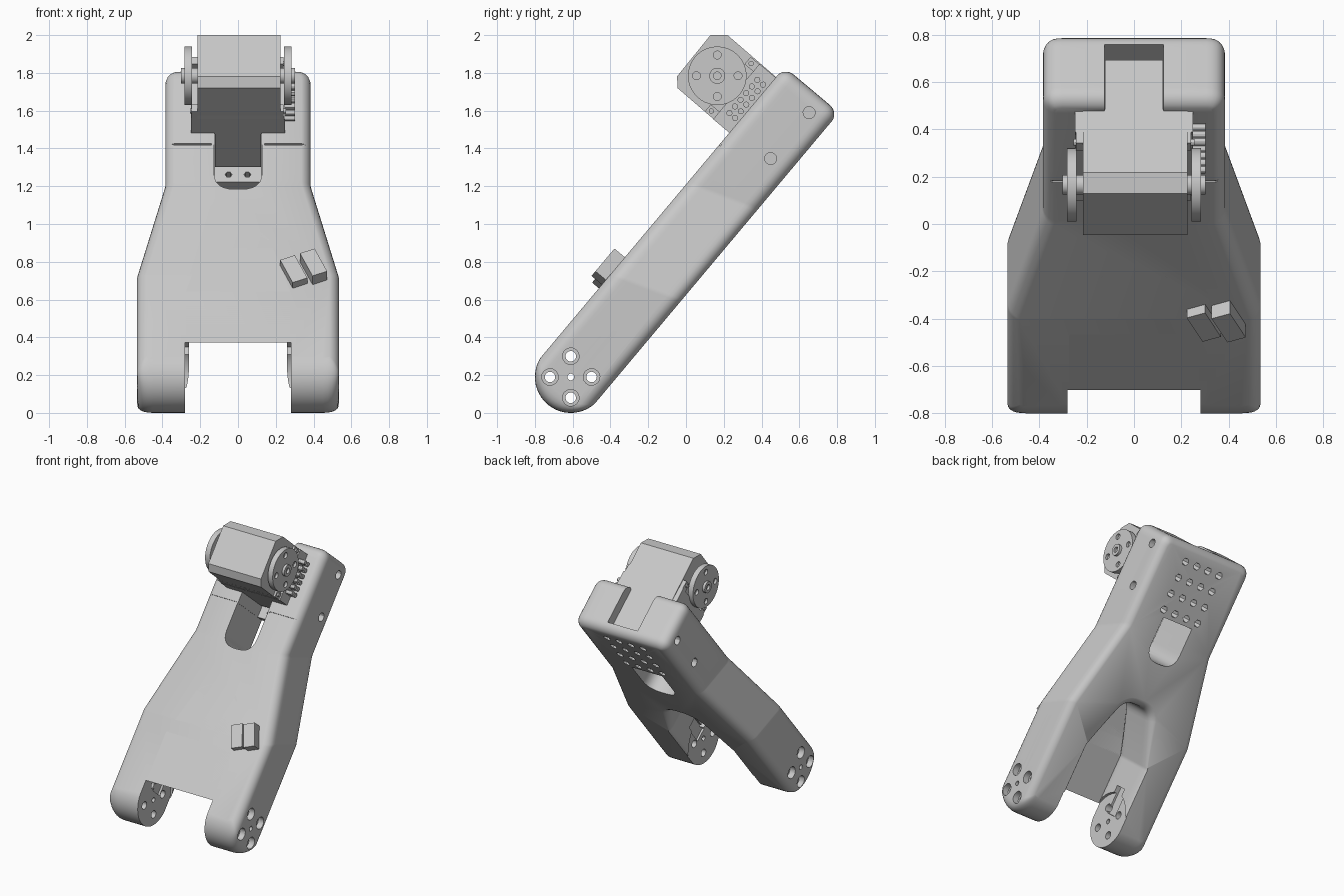
import bpy, bmesh, math
from mathutils import Matrix, Vector

if "Cube" in bpy.data.objects:
    bpy.data.objects.remove(bpy.data.objects["Cube"], do_unlink=True)

# Link frame: x across, u along the arm, v out of its front; leaning 50 degrees
FRAME = Matrix.Translation((0, -0.61, 0.19)) @ Matrix.Rotation(math.radians(50), 4, "X")
R = 0.19        # half thickness of the arm and radius of its lower end
FILLET = 0.065
parts = []

grey = bpy.data.materials.new("light_grey")
grey.use_nodes = True
grey.diffuse_color = (0.58, 0.58, 0.58, 1)
grey.node_tree.nodes["Principled BSDF"].inputs["Base Color"].default_value = (0.58, 0.58, 0.58, 1)


def build(name, *solids):
    """Make one object from solids, each a stack of equal counter-clockwise rings."""
    bm = bmesh.new()
    for rings in solids:
        loops = [[bm.verts.new(p) for p in ring] for ring in rings]
        for a, b in zip(loops, loops[1:]):
            for i in range(len(a)):
                j = (i + 1) % len(a)
                bm.faces.new((a[i], a[j], b[j], b[i]))
        caps = [bm.faces.new(loops[0][::-1]), bm.faces.new(loops[-1])]
        bmesh.ops.triangulate(bm, faces=[f for f in caps if len(f.verts) > 64])
    mesh = bpy.data.meshes.new(name)
    bm.to_mesh(mesh)
    bm.free()
    mesh.materials.append(grey)
    obj = bpy.data.objects.new(name, mesh)
    bpy.context.collection.objects.link(obj)
    obj.matrix_world = FRAME
    parts.append(obj)
    return obj


def volume(mesh):
    bm = bmesh.new()
    bm.from_mesh(mesh)
    result = bm.calc_volume()
    bm.free()
    return result


def cut(obj, *solids):
    """Subtract solids that do not overlap each other, with the first solver that succeeds."""
    cutter = build("cutter", *solids)
    cutter.hide_render = True
    mod = obj.modifiers.new("cut", "BOOLEAN")
    mod.operation, mod.object = "DIFFERENCE", cutter
    before = volume(obj.data)
    for solver in ("MANIFOLD", "EXACT", "FLOAT"):
        mod.solver = solver
        graph = bpy.context.evaluated_depsgraph_get()
        graph.update()
        mesh = bpy.data.meshes.new_from_object(obj.evaluated_get(graph))
        if 0.6 * before < volume(mesh) < 0.99999 * before:
            obj.data = mesh
            break
    obj.modifiers.remove(mod)
    parts.remove(cutter)
    bpy.data.objects.remove(cutter, do_unlink=True)


def prism(profile, x0, x1):
    return [[(x, u, v) for u, v in profile] for x in (x0, x1)]


def box(x0, x1, u0, u1, v0, v1):
    return prism([(u0, v0), (u1, v0), (u1, v1), (u0, v1)], x0, x1)


def circle(r, n):
    return [(r * math.cos(math.tau * i / n), r * math.sin(math.tau * i / n)) for i in range(n)]


def rod(u, v, r, x0, x1, n=24):
    return prism([(u + a, v + b) for a, b in circle(r, n)], x0, x1)


def span(side, a, b):
    return sorted((side * a, side * b))


def rounded(points, steps=7):
    """Round the corners of a closed outline of (x, u, radius)."""
    out = []
    for i, (x, u, r) in enumerate(points):
        p = Vector((x, u))
        if r == 0:
            out.append(p)
            continue
        a = (Vector(points[i - 1][:2]) - p).normalized()
        b = (Vector(points[(i + 1) % len(points)][:2]) - p).normalized()
        t = r * math.tan((math.pi - a.angle(b)) / 2)
        for k in range(steps):
            s = k / (steps - 1)
            out.append(p + a * t * (1 - s) ** 2 + b * t * s ** 2)
    return out


def inset(outline, d, v):
    """One layer of the arm at depth v, its outline drawn in by d."""
    ring = []
    for i, p in enumerate(outline):
        e1 = (p - outline[i - 1]).normalized()
        e2 = (outline[(i + 1) % len(outline)] - p).normalized()
        n1, n2 = Vector((-e1.y, e1.x)), Vector((-e2.y, e2.x))
        n = (n1 + n2) / (1 + n1.dot(n2))
        x, u = p
        if u < 0:                                   # fully rounded foot
            u *= math.sqrt(1 - (v / R) ** 2)
            n.y = 0
        inner_leg = abs(x) < 0.3 and u < 0.6
        x, u = Vector((x, u)) + n * d * (0.3 if inner_leg else 1)
        if abs(p.x) > 0.35 and 0.5 < p.y < 1.4:     # slanted bends outside
            u -= 0.35 * v
        ring.append((x, u, v))
    return ring


# Forked arm
half = [(0.10, 0.82, 0.12), (0.26, 0.44, 0.06), (0.26, -R, 0), (0.535, -R, 0.085),
        (0.535, 0.62, 0.1), (0.385, 1.25, 0.1), (0.385, 1.985, 0.08)]
outline = rounded(half + [(-x, u, r) for x, u, r in reversed(half)])
layers = []
for k in range(23):
    v = R * math.sin(math.radians(82) * (k / 11 - 1))
    over = max(0, abs(v) - (R - FILLET))
    layers.append(inset(outline, FILLET - math.sqrt(FILLET ** 2 - over ** 2), v))
arm = build("forked_arm", layers)

# Window below the motor, and the motor pocket open at the top end
window = rounded([(-0.127, 1.14, 0.11), (0.127, 1.14, 0.11), (0.127, 1.45, 0), (-0.127, 1.45, 0)])
cut(arm, [[(x, u, v) for x, u in window] for v in (-0.3, 0.3)])
cut(arm, box(-0.125, 0.125, 1.42, 2.2, -0.12, 0.3))
cut(arm, *[box(*span(s, 0.14, 0.5), 1.445, 1.455, 0.18, 0.3) for s in (-1, 1)])

# Pivot seats inside the feet, with a cable notch
cut(arm, rod(0, 0, 0.205, -0.28, 0.28, 48))
cut(arm, box(-0.295, 0.295, 0.05, 0.25, -0.05, 0.05))

# Screw holes through the feet, countersunk outside
tilt = math.radians(40)
spots = [(0.11 * math.cos(tilt + k * math.pi / 2), 0.11 * math.sin(tilt + k * math.pi / 2))
         for k in range(4)]
cut(arm, *[rod(u, v, 0.028, -0.6, 0.6, 16) for u, v in spots], rod(0, 0, 0.018, -0.6, 0.6, 12))
cut(arm, *[rod(u, v, 0.044, *span(s, 0.49, 0.6), 16) for u, v in spots for s in (-1, 1)])

# Screw holes in the sides of the head, and the grid of holes in its back
cut(arm, *[rod(u, -0.067, 0.032, *span(s, 0.33, 0.5), 12) for u in (1.566, 1.883) for s in (-1, 1)])
cut(arm, *[[[(x + a, u + b, v) for a, b in circle(r, 6)] for v, r in ((-0.21, 0.03), (-0.1, 0.016))]
           for x in (-0.15, -0.05, 0.05, 0.15) for u in (1.5, 1.62, 1.74, 1.86)])

# Motor: chamfered case, wider base and the tail inside the pocket
case = [(1.53, 0.18), (1.915, 0.18), (1.92, 0.53), (1.862, 0.597), (1.581, 0.592), (1.535, 0.55)]
build("motor_case", prism(case, -0.215, 0.225))
build("motor_base", box(-0.25, 0.25, 1.53, 1.912, 0.18, 0.30))
build("motor_corners", *[box(-0.245, 0.24, u, u + 0.05, 0.29, 0.36) for u in (1.532, 1.86)])
build("motor_tail", box(-0.122, 0.122, 1.53, 1.915, -0.095, 0.2))

# Output discs with hubs and screw holes
AXIS_U, AXIS_V = 1.72, 0.431
for name, side in (("left", 1), ("right", -1)):
    disc = build(name + "_output_disc", rod(AXIS_U, AXIS_V, 0.155, *span(side, 0.243, 0.283), 48))
    cut(disc, *[rod(AXIS_U + u, AXIS_V + v, 0.021, *span(side, 0.265, 0.3), 16) for u, v in spots])
    hub = build(name + "_output_hub", rod(AXIS_U, AXIS_V, 0.042, *span(side, 0.21, 0.302), 24))
    cut(hub, rod(AXIS_U, AXIS_V, 0.02, *span(side, 0.285, 0.33), 16))

# Connector pins and corner screws on the motor sides
build("connector_pins", *[rod(1.61 + 0.046 * k, v, 0.016, 0.23, 0.302, 12)
                          for k in range(6) for v in (0.215, 0.255)])
build("motor_screws", *[rod(u, 0.335, 0.014, x, x + 0.02, 12)
                        for u in (1.557, 1.885) for x in (-0.255, 0.235)])

# Two slanted sockets on the left leg
for name, x, u, top in (("inner_socket", 0.295, 0.55, 0.235), ("outer_socket", 0.40, 0.575, 0.26)):
    turn = Matrix.Rotation(math.radians(23), 2)
    base = [turn @ Vector((a, b)) for a, b in
            ((-0.042, -0.085), (0.042, -0.085), (0.042, 0.085), (-0.042, 0.085))]
    build(name, [[(x + p.x, u + p.y, v) for p in base] for v in (0.15, top)])

# Smooth the curved surfaces, keeping edges sharp
bpy.ops.object.select_all(action="DESELECT")
for obj in parts:
    obj.select_set(True)
bpy.context.view_layer.objects.active = arm
bpy.ops.object.shade_smooth_by_angle(angle=math.radians(30))
